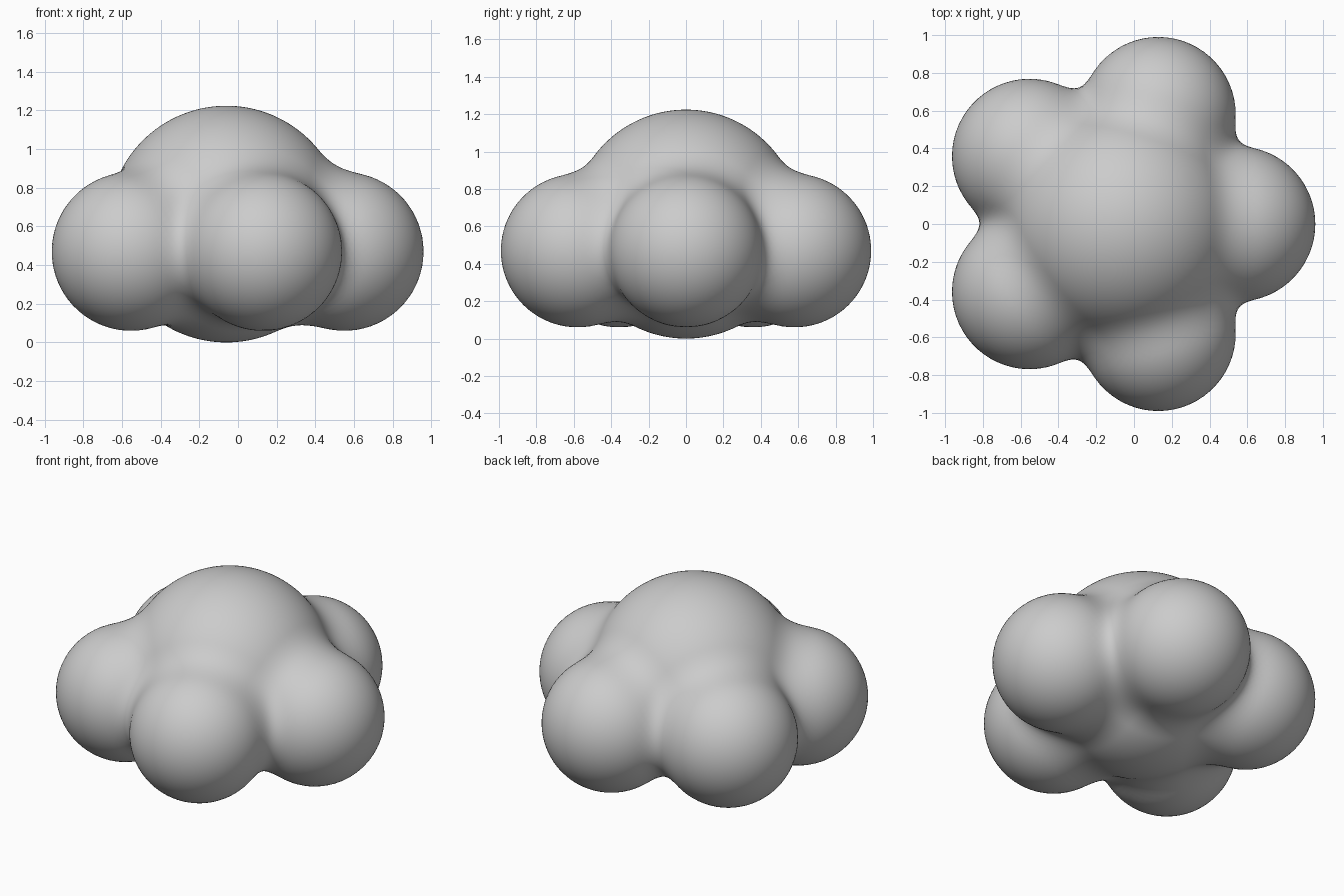
import bpy, bmesh, math
from mathutils import Vector

if "Cube" in bpy.data.objects:
    bpy.data.objects.remove(bpy.data.objects["Cube"])

# Puffs: one large core and a ring of five smaller ones (centre, radius)
core = Vector((-0.06, 0, 0.612))
puffs = [(core, 0.612)]
for i in range(5):
    a = math.radians(72 * i)
    puffs.append((Vector((-0.06 + 0.61 * math.cos(a), 0.61 * math.sin(a), 0.47)), 0.41))
BLEND = 0.14


def distance(p):
    """Distance to the softly merged puffs."""
    d = None
    for c, r in puffs:
        e = (p - c).length - r
        if d is None:
            d = e
        else:
            h = max(BLEND - abs(d - e), 0) / BLEND
            d = min(d, e) - h * h * BLEND / 4
    return d


def surface_point(direction):
    """Point where a ray from the core leaves the merged shape."""
    lo, hi = 0.3, 1.4
    for _ in range(16):
        mid = (lo + hi) / 2
        if distance(core + direction * mid) < 0:
            lo = mid
        else:
            hi = mid
    return core + direction * lo


# Cloud body: a sphere pushed out to the merged surface
bm = bmesh.new()
bmesh.ops.create_icosphere(bm, subdivisions=6, radius=1)
for v in bm.verts:
    v.co = surface_point(v.co.normalized())
for f in bm.faces:
    f.smooth = True
mesh = bpy.data.meshes.new("cloud")
bm.to_mesh(mesh)
bm.free()
cloud = bpy.data.objects.new("cloud", mesh)
bpy.context.collection.objects.link(cloud)

# Single soft grey colour
grey = bpy.data.materials.new("cloud grey")
grey.diffuse_color = (0.6, 0.6, 0.6, 1)
grey.use_nodes = True
grey.node_tree.nodes["Principled BSDF"].inputs["Base Color"].default_value = grey.diffuse_color
mesh.materials.append(grey)
